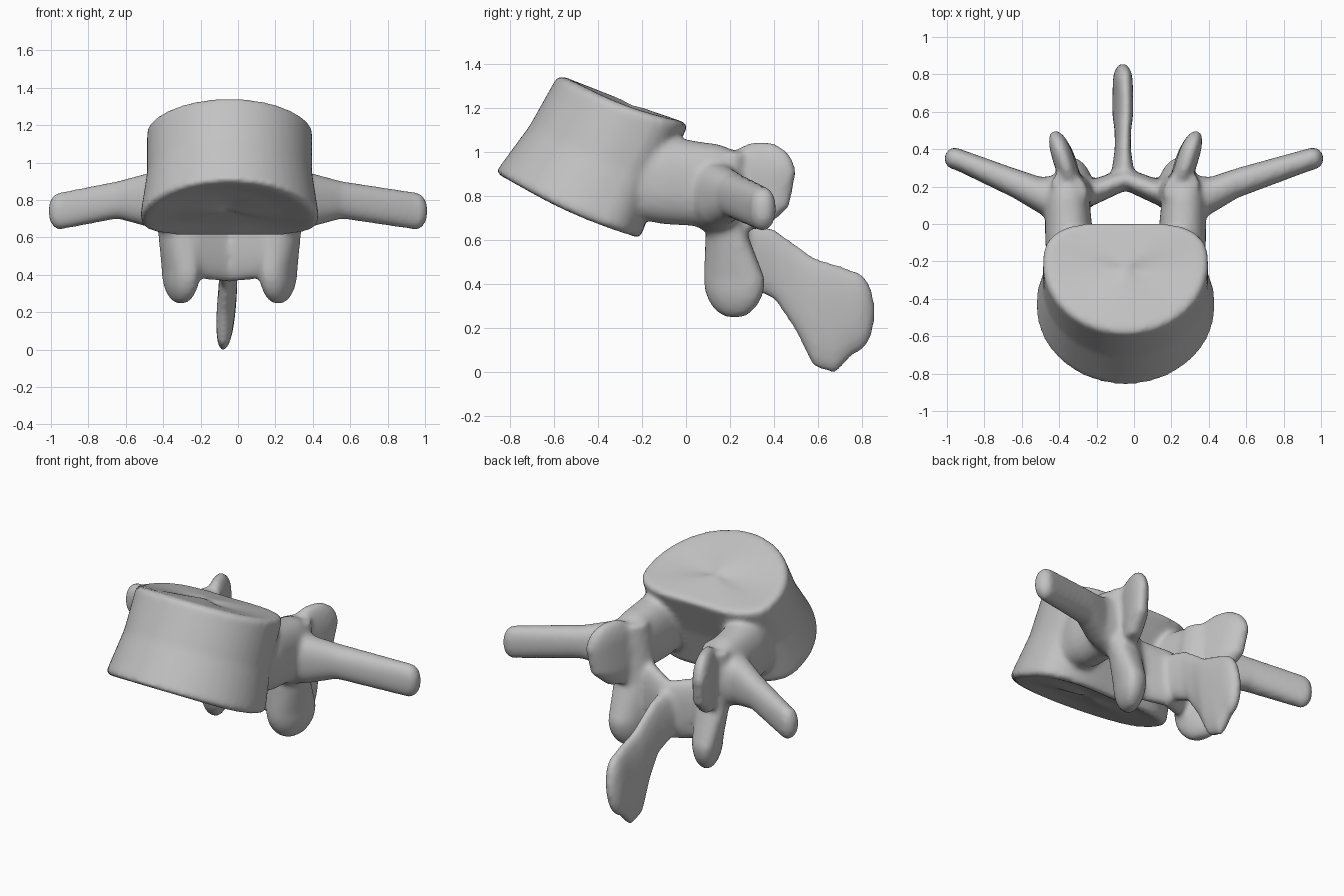
import bpy, bmesh, math
from mathutils import Vector

if "Cube" in bpy.data.objects:
    bpy.data.objects.remove(bpy.data.objects["Cube"])

MIDLINE = -.045
SIDES = 48
FULLNESS = .85       # below one makes the ovals slightly boxy
TIP_RINGS = 6
bm = bmesh.new()


def angles():
    return [math.tau * i / SIDES for i in range(SIDES)]


def rounded(value):
    return math.copysign(abs(value) ** FULLNESS, value)


def skin(rings):
    """Join rings of points into a closed tube."""
    loops = [[bm.verts.new(point) for point in ring] for ring in rings]
    for lower, upper in zip(loops, loops[1:]):
        for i in range(SIDES):
            j = (i + 1) % SIDES
            bm.faces.new((lower[i], lower[j], upper[j], upper[i]))
    bm.faces.new(loops[0][::-1])
    bm.faces.new(loops[-1])


def limb(axis, stations, tip, side=1, skew=0):
    """Oval rings along one axis (position, two centres, two radii), ending in a domed tip."""
    stations = list(stations)
    position, first, second, wide, deep = stations[-1]
    for k in range(1, TIP_RINGS):
        turn = math.pi / 2 * k / TIP_RINGS
        shrink = math.cos(turn)
        stations.append((position + tip * math.sin(turn), first, second,
                         wide * shrink, deep * shrink))
    rings = []
    for position, first, second, wide, deep in stations:
        ring = []
        for angle in angles():
            across = wide * rounded(math.cos(angle))
            along = deep * rounded(math.sin(angle))
            point = [first + across + skew * along, second + along]
            point.insert(axis, position)
            point[0] = MIDLINE + side * point[0]
            ring.append(point)
        rings.append(ring)
    skin(rings)


def body_ring(height, scale):
    """Kidney outline of the tilted body, flat and slightly hollow at the back."""
    front = Vector((0, -.87, .9)).lerp(Vector((0, -.58, 1.35)), height)
    back = Vector((0, -.18, .59)).lerp(Vector((0, .04, 1.12)), height)
    half_width = .48 - .04 * height
    ring = []
    for angle in angles():
        s = math.sin(angle)
        if s < 0:
            depth = .6 + .6 * s
        else:
            depth = .6 + .4 * s ** .6 - .05 * s ** 8
        point = front.lerp(back, .55 + scale * (depth - .55))
        point.x = MIDLINE + scale * half_width * math.cos(angle)
        point.z -= .025 * math.sin(math.pi * depth)
        ring.append(point)
    return ring


# Body: dished ends, rounded rims and a shallow waist
skin([body_ring(height, scale) for height, scale in (
    (.05, .1), (.04, .6), (0, .94), (.03, 1), (.5, .96), (.97, 1), (1, .95), (.99, .1))])

for side, reach in ((1, 1), (-1, .91)):
    # Pedicle, flaring into the body
    limb(1, ((-.3, .3, .87, .1, .16), (-.1, .3, .87, .13, .2),
             (.1, .31, .85, .12, .19)), .2, side)
    # Transverse process
    limb(0, ((.3, .14, .8, .13, .18), (.45, .15, .8, .1, .14),
             (.6, .22, .8, .08, .1), (reach, .35, .74, .06, .1)), .06, side)
    # Superior articular process
    limb(2, ((.65, .31, .29, .05, .07), (.75, .32, .33, .06, .14),
             (.9, .33, .34, .06, .16)), .15, side, .3)
    # Pars running down to the inferior articular process
    limb(2, ((1, .3, .19, .09, .08), (.65, .27, .18, .11, .09),
             (.42, .26, .22, .09, .14)), -.18, side, .3)
    # Lamina
    limb(0, ((.3, .19, .6, .09, .17), (.17, .17, .57, .07, .19),
             (0, .24, .54, .06, .18)), -.05, side)

# Spinous process: position, middle height, half thickness, half height
blade = ((.2, .56, .07, .14), (.4, .49, .04, .16), (.5, .38, .04, .2),
         (.58, .27, .05, .25), (.68, .24, .05, .25), (.76, .27, .05, .19))
limb(1, [(y, -.015, z, thick, tall) for y, z, thick, tall in blade], .1, skew=.08)

bmesh.ops.recalc_face_normals(bm, faces=bm.faces)
mesh = bpy.data.meshes.new("vertebra")
bm.to_mesh(mesh)
bm.free()

# Plain grey bone
bone = bpy.data.materials.new("bone_grey")
bone.use_nodes = True
colour = (.54, .54, .54, 1)
bone.diffuse_color = colour
bone.node_tree.nodes["Principled BSDF"].inputs["Base Color"].default_value = colour
mesh.materials.append(bone)

# Fuse the parts into one surface and soften the joins
vertebra = bpy.data.objects.new("vertebra", mesh)
bpy.context.collection.objects.link(vertebra)
bpy.context.view_layer.objects.active = vertebra
vertebra.select_set(True)
fuse = vertebra.modifiers.new("fuse", "REMESH")
fuse.mode = "VOXEL"
fuse.voxel_size = .015
soften = vertebra.modifiers.new("soften", "SMOOTH")
soften.factor = .5
soften.iterations = 12
for name in ("fuse", "soften"):
    bpy.ops.object.modifier_apply(modifier=name)
bpy.ops.object.shade_smooth()
